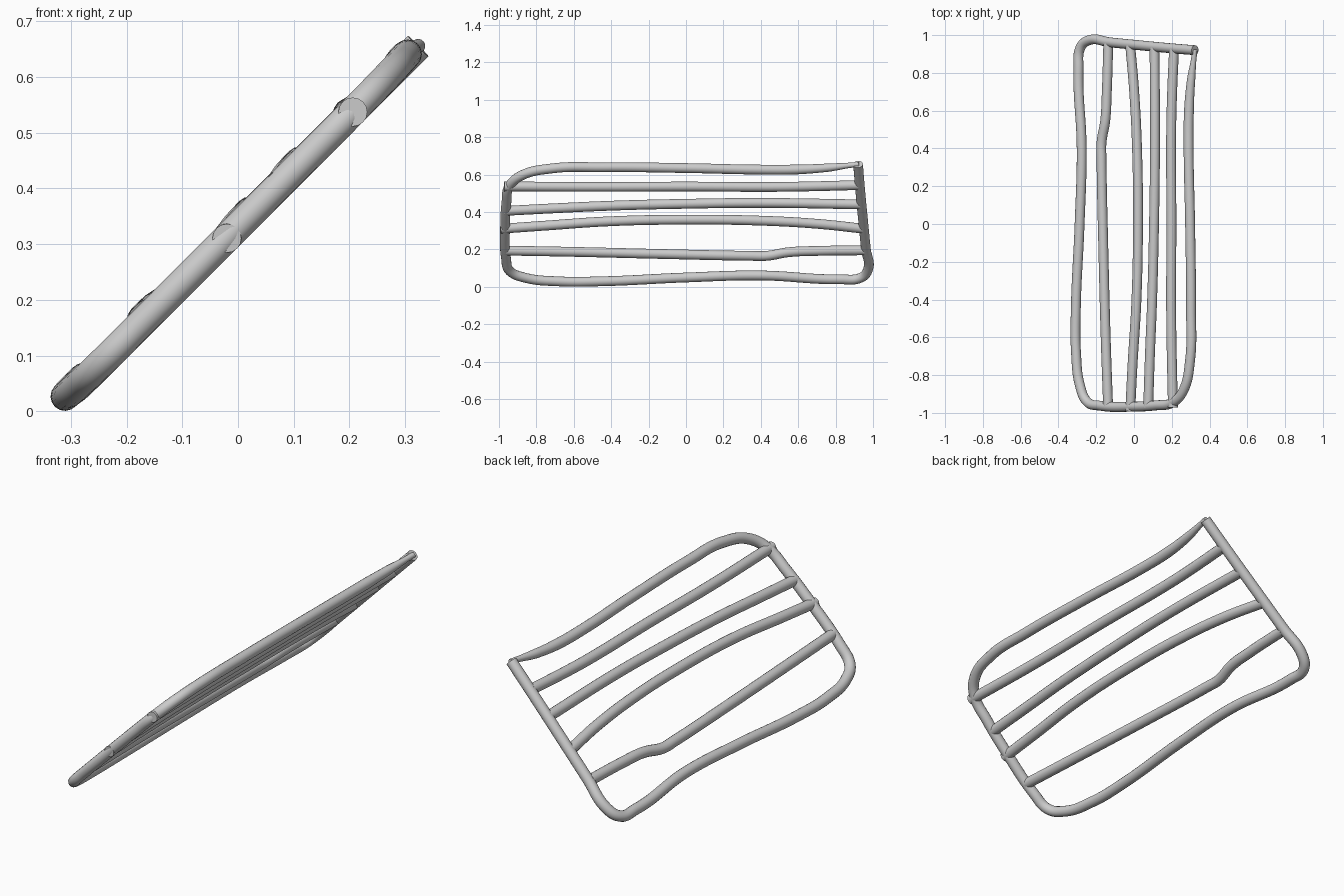
import bpy

R = 0.026  # tube radius


def height(x, y):
    # all tubes lie in one plane tilted 45 degrees, with a very slight bow
    return x + 0.330 + 0.008 * max(0.0, 1 - abs(y) ** 4)


def tube(name, pts):
    """Smooth round tube through (x, y[, radius factor]) points on the tilted plane."""
    cu = bpy.data.curves.new(name, 'CURVE')
    cu.dimensions = '3D'
    cu.bevel_depth = R
    cu.bevel_resolution = 6
    cu.resolution_u = 10
    cu.use_fill_caps = True
    sp = cu.splines.new('BEZIER')
    sp.bezier_points.add(len(pts) - 1)
    for bp, p in zip(sp.bezier_points, pts):
        bp.co = (p[0], p[1], height(p[0], p[1]))
        bp.radius = p[2] if len(p) > 2 else 1.0
        bp.handle_left_type = bp.handle_right_type = 'AUTO'
    ob = bpy.data.objects.new(name, cu)
    bpy.context.collection.objects.link(ob)
    bpy.ops.object.select_all(action='DESELECT')
    ob.select_set(True)
    bpy.context.view_layer.objects.active = ob
    bpy.ops.object.convert(target='MESH')
    bpy.ops.object.shade_smooth_by_angle()


# outer frame: back rail, low side, front rail, high side thinning into the corner
tube("outer_frame", [
    (0.323, 0.920), (0.20, 0.930), (0.0, 0.949), (-0.13, 0.962),
    (-0.235, 0.974), (-0.283, 0.935), (-0.294, 0.82), (-0.277, 0.40),
    (-0.288, 0.0), (-0.308, -0.45), (-0.307, -0.68), (-0.285, -0.86),
    (-0.247, -0.942), (-0.18, -0.962), (0.0, -0.967), (0.12, -0.960),
    (0.205, -0.945), (0.262, -0.88), (0.297, -0.72), (0.302, -0.45),
    (0.297, 0.0), (0.289, 0.40), (0.291, 0.60), (0.302, 0.76, 0.85),
    (0.316, 0.87, 0.55), (0.323, 0.925, 0.5)])

# four hand-bent rungs
rungs = [
    [(-0.137, -0.970), (-0.150, -0.60), (-0.163, -0.10), (-0.172, 0.34),
     (-0.172, 0.43), (-0.152, 0.55), (-0.144, 0.70), (-0.136, 0.955)],
    [(-0.020, -0.990), (-0.008, -0.75), (0.013, -0.40), (0.021, 0.0),
     (0.016, 0.40), (0.001, 0.70), (-0.020, 0.945)],
    [(0.075, -0.972), (0.084, -0.70), (0.096, -0.40), (0.106, 0.0),
     (0.111, 0.40), (0.109, 0.935)],
    [(0.206, -0.972), (0.197, -0.50), (0.198, 0.0), (0.197, 0.50),
     (0.202, 0.70), (0.212, 0.925)],
]
for i, pts in enumerate(rungs):
    tube(f"rung_{i + 1}", pts)
